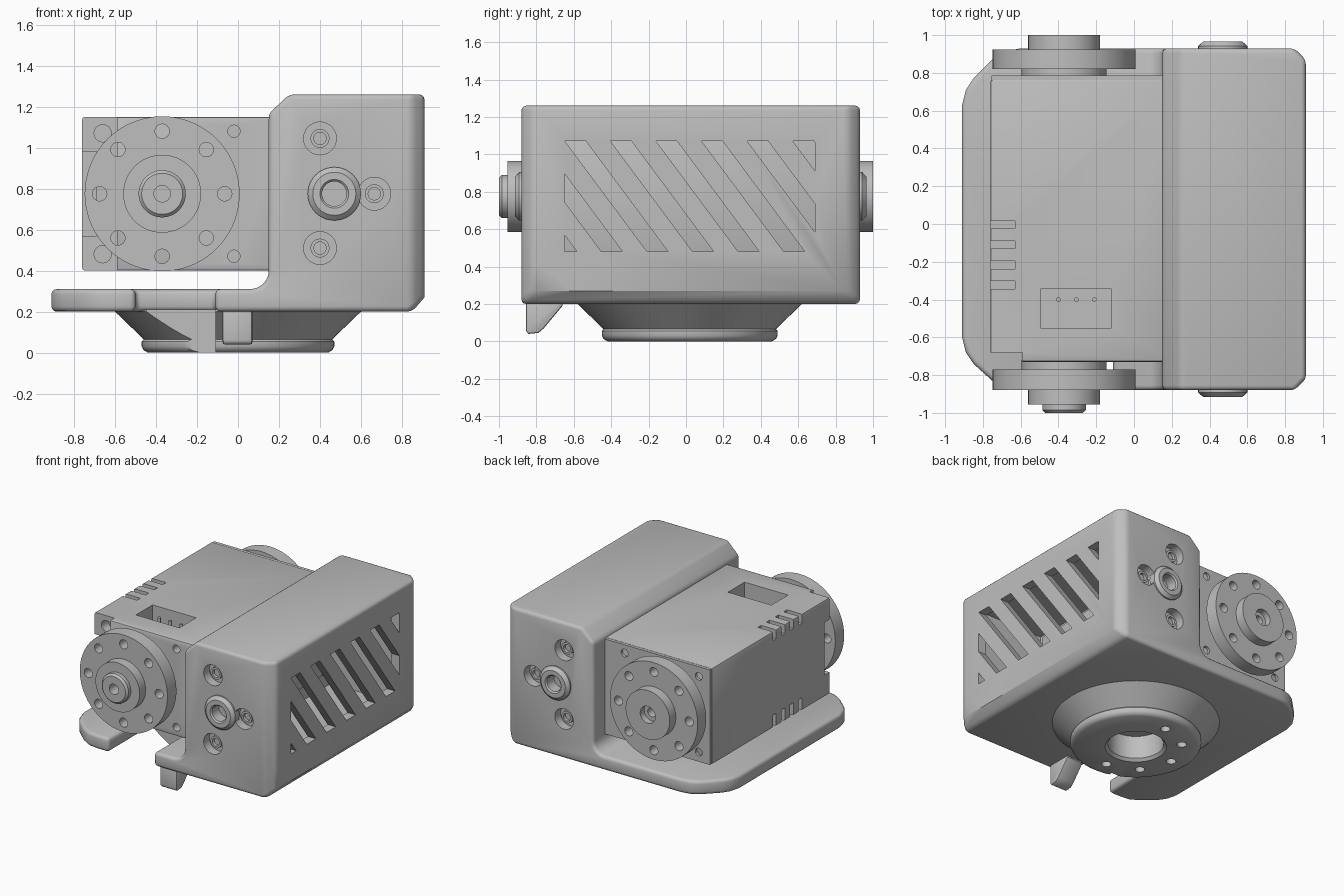
import bpy, bmesh, math
from mathutils import Matrix, Vector

if "Cube" in bpy.data.objects:
    bpy.data.objects.remove(bpy.data.objects["Cube"])

grey = bpy.data.materials.new("plain grey")
grey.use_nodes = True
GREY = (0.52, 0.52, 0.52, 1)
grey.diffuse_color = GREY
grey.node_tree.nodes["Principled BSDF"].inputs["Base Color"].default_value = GREY
parts = []


def finish(name, bm):
    bmesh.ops.recalc_face_normals(bm, faces=bm.faces)
    mesh = bpy.data.meshes.new(name)
    bm.to_mesh(mesh)
    bm.free()
    mesh.materials.append(grey)
    obj = bpy.data.objects.new(name, mesh)
    bpy.context.collection.objects.link(obj)
    return obj


def prism(name, pts, axis, a, b):
    """Extrude a 2D outline along one axis from a to b."""
    place = {"X": lambda p, d: (d, p[0], p[1]),
             "Y": lambda p, d: (p[0], d, p[1]),
             "Z": lambda p, d: (p[0], p[1], d)}[axis]
    bm = bmesh.new()
    face = bm.faces.new([bm.verts.new(place(p, a)) for p in pts])
    new = bmesh.ops.extrude_face_region(bm, geom=[face])["geom"]
    shift = Vector(place((0, 0), b - a))
    bmesh.ops.translate(bm, vec=shift, verts=[v for v in new if isinstance(v, bmesh.types.BMVert)])
    return finish(name, bm)


def box(name, x, y, z):
    return prism(name, [(x[0], y[0]), (x[1], y[0]), (x[1], y[1]), (x[0], y[1])], "Z", *z)


def lathe(name, profile, centre, axis="Z", steps=64):
    """Revolve a closed (radius, height) outline; axis Y revolves around y."""
    bm = bmesh.new()
    vs = [bm.verts.new((r, 0, h)) for r, h in profile]
    es = [bm.edges.new((vs[i - 1], vs[i])) for i in range(len(vs))]
    bmesh.ops.spin(bm, geom=vs + es, cent=(0, 0, 0), axis=(0, 0, 1), angle=math.tau, steps=steps)
    bmesh.ops.remove_doubles(bm, verts=bm.verts, dist=1e-4)
    if axis == "Y":
        bmesh.ops.rotate(bm, verts=bm.verts, cent=(0, 0, 0), matrix=Matrix.Rotation(-math.pi / 2, 3, "X"))
    bmesh.ops.translate(bm, vec=centre, verts=bm.verts)
    return finish(name, bm)


def rod(name, r, a, b, centre, axis="Z", steps=24):
    return lathe(name, [(0, a), (r, a), (r, b), (0, b)], centre, axis, steps)


def bake(obj):
    dg = bpy.context.evaluated_depsgraph_get()
    mesh = bpy.data.meshes.new_from_object(obj.evaluated_get(dg))
    obj.modifiers.clear()
    obj.data = mesh


def cut(obj, cutters, operation="DIFFERENCE"):
    for c in cutters:
        m = obj.modifiers.new("cut", "BOOLEAN")
        m.operation, m.solver, m.object = operation, "EXACT", c
    bake(obj)
    for c in cutters:
        bpy.data.objects.remove(c)


def bevel(obj, width, segments):
    m = obj.modifiers.new("bevel", "BEVEL")
    m.width, m.segments = width, segments
    m.limit_method, m.angle_limit = "ANGLE", math.radians(42)
    m.use_clamp_overlap = False
    bake(obj)


# Housing: L-shaped side profile trimmed by a plan outline
fillet = [(0.06 + 0.09 * math.sin(t), 0.40 - 0.09 * math.cos(t))
          for t in [math.pi / 2 * i / 6 for i in range(7)]]
profile = [(-0.91, 0.2), (0.85, 0.2), (0.91, 0.27), (0.91, 1.26), (0.25, 1.26), (0.15, 1.165)]
housing = prism("housing", profile + fillet[::-1] + [(-0.91, 0.31)], "Y", -1.1, 1.1)
plan = [(-0.91, -0.6), (-0.89, -0.68), (-0.85, -0.74), (-0.75, -0.83), (-0.68, -0.87), (-0.6, -0.88),
        (-0.5, -0.88), (-0.5, -0.38), (-0.11, -0.38), (-0.11, -0.88),
        (0.85, -0.88), (0.91, -0.82), (0.91, 0.87), (0.85, 0.93),
        (-0.6, 0.93), (-0.68, 0.915), (-0.74, 0.88), (-0.85, 0.77), (-0.89, 0.71), (-0.91, 0.63)]
cut(housing, [prism("plan_cutter", plan, "Z", 0, 2)], "INTERSECT")
bevel(housing, 0.025, 3)
cut(housing, [box("cavity", (0.22, 0.84), (-0.78, 0.83), (0.28, 1.18))])
parts.append(housing)

# Slanted vents in the outer wall
vents = []
for k in range(-2, 6):
    y = -0.647 + 0.2437 * k
    v = prism("vent", [(y, 1.07), (y + 0.112, 1.07), (y + 0.551, 0.48), (y + 0.4385, 0.48)], "X", 0.8, 1)
    cut(v, [box("vent_area", (0.7, 1.1), (-0.65, 0.69), (0.4, 1.2))], "INTERSECT")
    if v.data.polygons:
        vents.append(v)
cut(housing, vents)

# Pivot bosses and sunk screws on the front and back walls
screw_spots = [(0.4, 1.045), (0.4, 0.51), (0.665, 0.775)]
for side, wall, s in (("front", -0.88, -1), ("back", 0.93, 1)):
    cut(housing, [rod("bore", 0.08, -0.07, 0.07, (x, wall, z), "Y", 32) for x, z in screw_spots]
        + [rod("pivot_bore", 0.06, -0.06, 0.06, (0.47, wall, 0.775), "Y", 32)])
    for i, (x, z) in enumerate(screw_spots):
        parts.append(lathe(f"{side}_screw_{i + 1}",
                           [(0, -0.08 * s), (0.046, -0.08 * s), (0.046, -0.035 * s),
                            (0.03, -0.035 * s), (0.03, -0.06 * s), (0, -0.06 * s)], (x, wall, z), "Y", 32))
    parts.append(lathe(f"{side}_pivot_boss",
                       [(0.06, -0.04 * s), (0.13, -0.04 * s), (0.13, 0.012 * s), (0.105, 0.035 * s),
                        (0.07, 0.035 * s), (0.06, 0.025 * s)], (0.47, wall, 0.775), "Y", 40))

# Round foot under the base, with bolt holes and the cable slot
foot = lathe("foot", [(0.6, 0.21), (0.6, 0.2), (0.46, 0.065), (0.47, 0.055), (0.47, 0.03), (0.46, 0.012),
                      (0.44, 0), (0.22, 0), (0.2, 0.02), (0.2, 0.21)], (0, 0.02, 0))
bolts = [rod("bolt_hole", 0.035, -0.1, 0.1,
             (0.33 * math.cos(math.radians(a)), 0.02 + 0.33 * math.sin(math.radians(a)), 0))
         for a in range(90, 271, 45)]
cut(foot, bolts + [box("cable_slot", (-0.5, -0.11), (-1, -0.38), (-0.1, 0.4))])
parts.append(foot)

# Stop tab under the front edge
tab = prism("stop_tab", [(-0.855, 0.22), (-0.855, 0.05), (-0.84, 0.04), (-0.79, 0.045), (-0.76, 0.07),
                         (-0.66, 0.19), (-0.66, 0.22)], "X", -0.075, 0.07)
bevel(tab, 0.01, 2)
parts.append(tab)

# Motor body
body = box("motor_body", (-0.76, 0.25), (-0.73, 0.765), (0.4, 1.15))
bevel(body, 0.012, 2)
notches = [box("front_step", (-0.9, -0.59), (-0.8, -0.68), (0.3, 1.3)),
           box("side_notch", (-0.9, -0.69), (-0.8, -0.62), (0.57, 0.98)),
           box("socket", (-0.495, -0.12), (-0.55, -0.345), (1.0, 1.3))]
for i in range(4):
    y = -0.005 - 0.106 * i
    for z in ((1.08, 1.2), (0.35, 0.5)):
        notches.append(box("cooling_slot", (-0.8, -0.63), (y - 0.02, y + 0.02), z))
corner_spots = [(-0.66, 1.07, 0.042), (-0.66, 0.48, 0.042), (-0.02, 1.08, 0.03), (-0.02, 0.47, 0.03)]
for x, z, r in corner_spots:
    notches.append(rod("corner_hole", r, -0.79, -0.6, (x, 0, z), "Y"))
cut(body, notches)
parts.append(body)

lid = box("motor_back_lid", (-0.755, 0.2), (0.76, 0.785), (0.405, 1.145))
cut(lid, [rod("lid_hole", 0.03, 0.7, 0.9, (x, 0, z), "Y") for x, z, r in corner_spots])
parts.append(lid)
for i in range(3):
    parts.append(rod(f"socket_pin_{i + 1}", 0.012, 0.98, 1.1, (-0.4 + 0.095 * i, -0.4, 0), steps=12))


# Output discs with hubs and a ring of holes
def disc(name, prof):
    d = lathe(name, prof, (-0.37, 0, 0.775), "Y", 72)
    y0, y1 = sorted((prof[2][1], prof[4][1]))
    cut(d, [rod("disc_hole", 0.035, y0 - 0.02, y1 + 0.02,
                (-0.37 + 0.305 * math.cos(a), 0, 0.775 + 0.305 * math.sin(a)), "Y")
            for a in [math.tau * i / 8 for i in range(8)]])
    parts.append(d)


disc("front_disc", [(0, -0.72), (0.225, -0.72), (0.225, -0.77), (0.378, -0.77), (0.378, -0.88), (0.19, -0.88),
                    (0.19, -0.955), (0.115, -0.955), (0.115, -0.985), (0.1, -1), (0.04, -1), (0.04, -0.9),
                    (0, -0.9)])
disc("back_disc", [(0, 0.75), (0.225, 0.75), (0.225, 0.82), (0.378, 0.82), (0.378, 0.925), (0.19, 0.925),
                   (0.19, 1), (0.065, 1), (0.065, 0.95), (0.035, 0.95), (0.035, 0.88), (0, 0.88)])

# Smooth the round surfaces, keep the edges crisp
bpy.ops.object.select_all(action="DESELECT")
for p in parts:
    p.select_set(True)
bpy.context.view_layer.objects.active = housing
bpy.ops.object.shade_smooth_by_angle(angle=math.radians(35))
